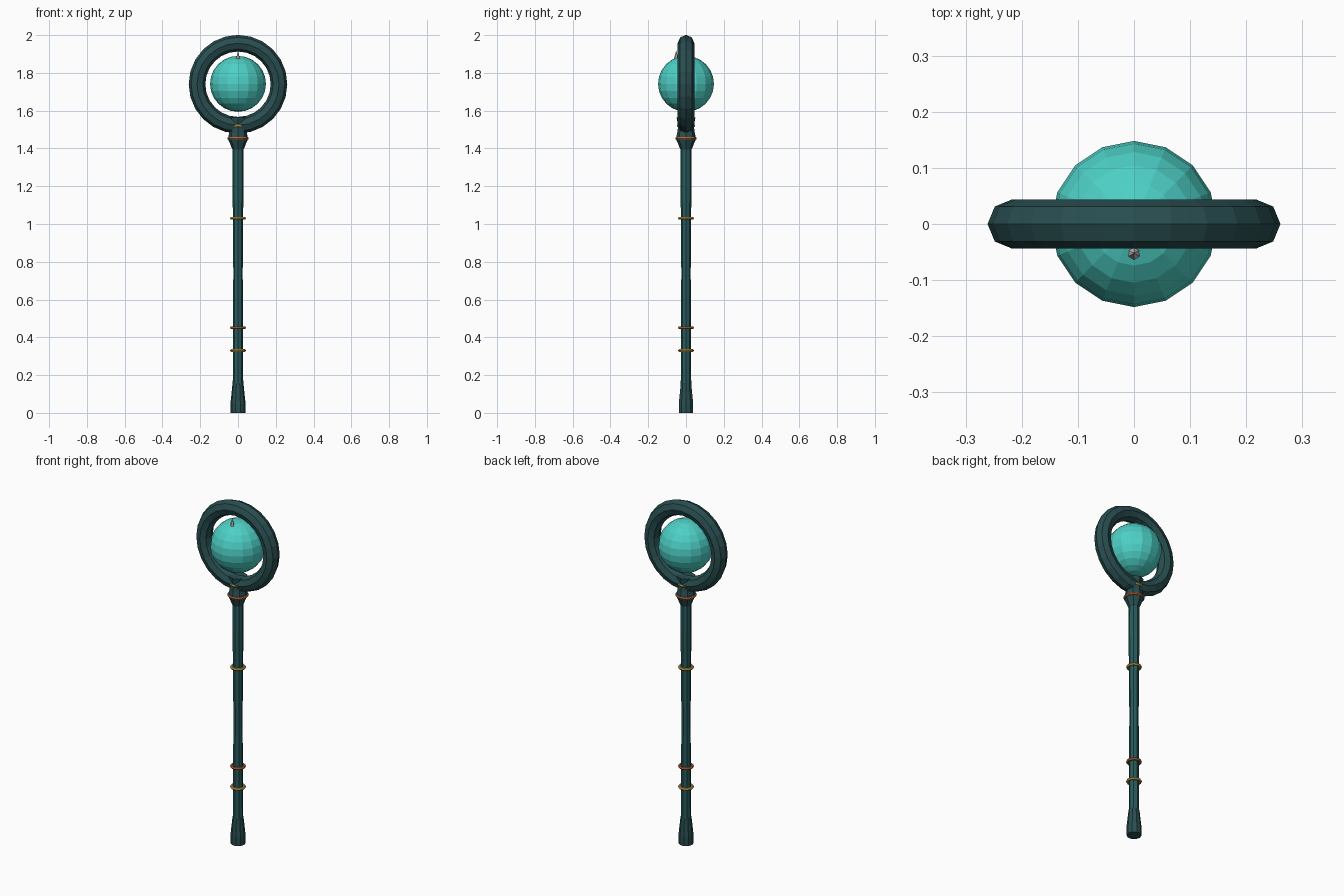
import bpy, bmesh, math
from mathutils import Matrix, Vector

if "Cube" in bpy.data.objects:
    bpy.data.objects.remove(bpy.data.objects["Cube"])


def material(name, rgb):
    m = bpy.data.materials.new(name)
    m.diffuse_color = (*rgb, 1)
    m.use_nodes = True
    m.node_tree.nodes["Principled BSDF"].inputs["Base Color"].default_value = m.diffuse_color
    return m


DARK = material("dark_teal", (0.022, 0.075, 0.08))
SHAFT = material("shaft_teal", (0.022, 0.105, 0.11))
ORB = material("orb_aqua", (0.075, 0.63, 0.56))
GOLD = material("gold", (0.58, 0.33, 0.06))
COPPER = material("copper", (0.42, 0.13, 0.04))


def make(name, bm, mat=None):
    bmesh.ops.recalc_face_normals(bm, faces=bm.faces)
    me = bpy.data.meshes.new(name)
    bm.to_mesh(me)
    bm.free()
    ob = bpy.data.objects.new(name, me)
    bpy.context.collection.objects.link(ob)
    if mat:
        me.materials.append(mat)
    return ob


def lathe(name, profile, sides, mat):
    """Capped flat-sided solid from (radius, z) pairs."""
    bm = bmesh.new()
    rows = [[bm.verts.new((r * math.cos(2 * math.pi * i / sides),
                           r * math.sin(2 * math.pi * i / sides), z))
             for i in range(sides)] for r, z in profile]
    for a, b in zip(rows, rows[1:]):
        for i in range(sides):
            j = (i + 1) % sides
            bm.faces.new((a[i], a[j], b[j], b[i]))
    bm.faces.new(rows[0])
    bm.faces.new(rows[-1])
    return make(name, bm, mat)


def torus(name, major, minor, segs, sides, mat, z, upright=False):
    bm = bmesh.new()
    rows = []
    for i in range(segs):
        a = 2 * math.pi * i / segs
        row = []
        for k in range(sides):
            t = 2 * math.pi * k / sides
            r = major + minor * math.cos(t)
            row.append(bm.verts.new((r * math.cos(a), r * math.sin(a), minor * math.sin(t))))
        rows.append(row)
    for i in range(segs):
        a, b = rows[i], rows[(i + 1) % segs]
        for k in range(sides):
            m = (k + 1) % sides
            bm.faces.new((a[k], b[k], b[m], a[m]))
    if upright:
        bm.transform(Matrix.Rotation(math.pi / 2, 4, 'X'))
    bm.transform(Matrix.Translation((0, 0, z)))
    return make(name, bm, mat)


# Staff body: foot, shaft and flared socket
lathe("foot", [(0.040, 0), (0.040, 0.05), (0.029, 0.155)], 10, DARK)
lathe("shaft", [(0.028, 0.14), (0.026, 0.45), (0.025, 0.75), (0.027, 1.03),
                (0.030, 1.25), (0.029, 1.42)], 8, SHAFT)
lathe("socket", [(0.030, 1.395), (0.053, 1.45), (0.045, 1.49), (0.042, 1.52),
                 (0.050, 1.565)], 8, DARK)

# Metal bands
for i, (z, r, mat) in enumerate([(0.33, 0.034, GOLD), (0.45, 0.034, COPPER),
                                 (1.03, 0.034, GOLD), (1.453, 0.049, COPPER),
                                 (1.52, 0.040, GOLD)]):
    torus(f"band_{i + 1}", r, 0.008, 16, 6, mat, z)

# Upright head ring
torus("head_ring", 0.217, 0.044, 24, 8, DARK, 1.74, upright=True)

# Floating orb
bm = bmesh.new()
bmesh.ops.create_uvsphere(bm, u_segments=16, v_segments=12, radius=0.148,
                          matrix=Matrix.Translation((0, 0, 1.742)))
make("orb", bm, ORB)

# Small grey spike on the orb
bm = bmesh.new()
bmesh.ops.create_cone(bm, cap_ends=True, segments=6, radius1=0.014, radius2=0,
                      depth=0.055, matrix=Matrix.Translation((0, -0.052, 1.893)))
make("spike", bm)
